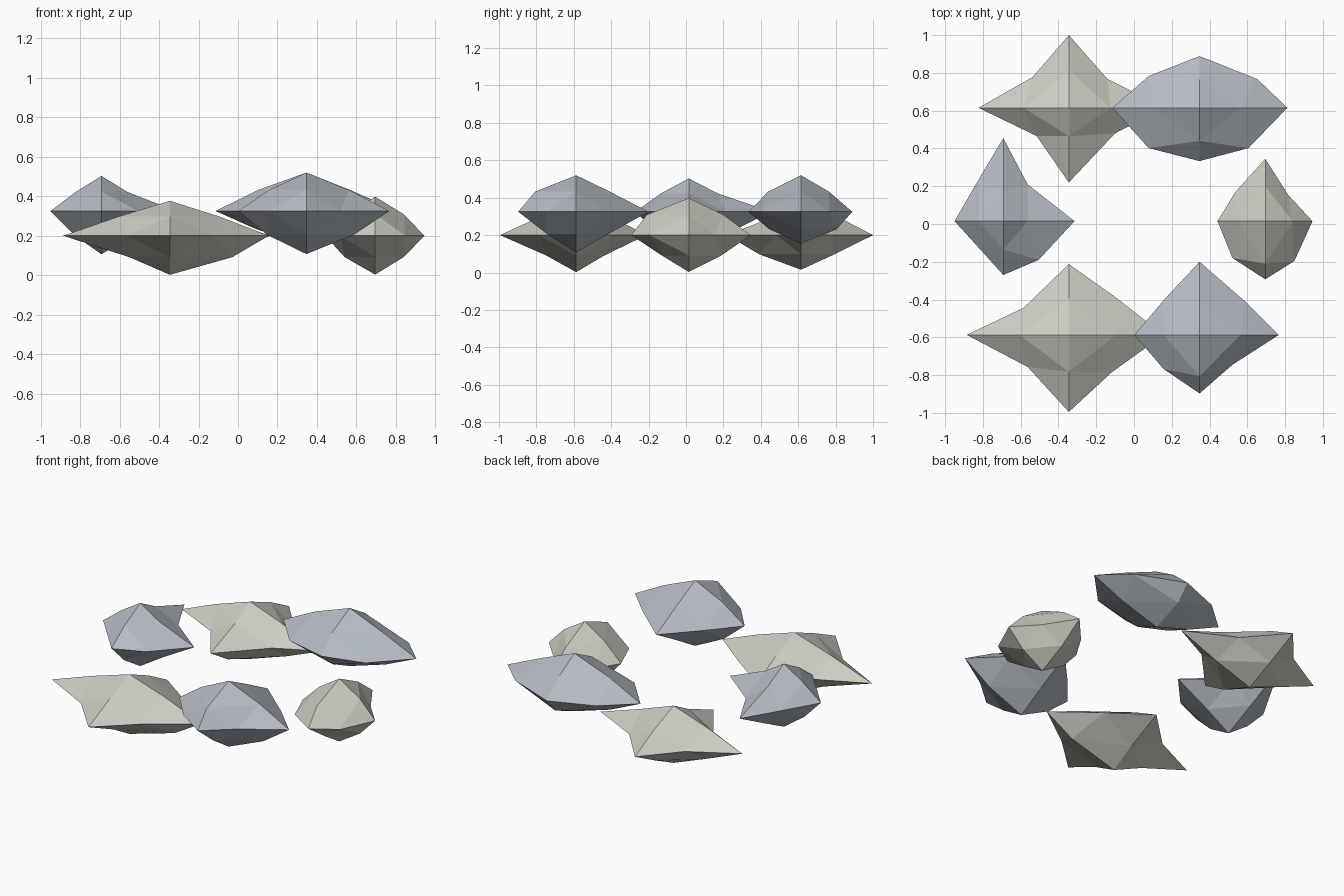
import bpy, bmesh
from itertools import product


def material(name, rgb):
    m = bpy.data.materials.new(name)
    m.diffuse_color = (*rgb, 1)
    return m


WARM = material("warm_stone", (0.60, 0.60, 0.54))
COOL = material("cool_stone", (0.46, 0.50, 0.54))


def rock(name, mat, centre, tips, ring, upper, lower):
    """Faceted stone: an octahedron with each face split in four.
    tips: distances to -x, +x, -y, +y, -z, +z
    ring: equator knees for quadrants (-x-y), (-x+y), (+x-y), (+x+y)
    upper / lower: horizontal knee distances towards -x, +x, -y, +y"""
    bm = bmesh.new()
    pts = {}
    for axis, s in product(range(3), (-1, 1)):
        d, p = [0, 0, 0], [0, 0, 0]
        d[axis] = s
        p[axis] = s * tips[axis * 2 + (s > 0)]
        pts[tuple(d)] = bm.verts.new(p)
    for (sx, sy), (x, y) in zip(product((-1, 1), repeat=2), ring):
        pts[sx, sy, 0] = bm.verts.new((sx * x, sy * y, 0))
    for sz, knees, h in ((-1, lower, tips[4]), (1, upper, tips[5])):
        for (dx, dy), r in zip(((-1, 0), (1, 0), (0, -1), (0, 1)), knees):
            pts[dx, dy, sz] = bm.verts.new((dx * r, dy * r, sz * h * 0.55))
    for sx, sy, sz in product((-1, 1), repeat=3):
        a, b, c = pts[sx, 0, 0], pts[0, sy, 0], pts[0, 0, sz]
        ab, bc, ca = pts[sx, sy, 0], pts[0, sy, sz], pts[sx, 0, sz]
        for f in ((a, ab, ca), (b, bc, ab), (c, ca, bc), (ab, bc, ca)):
            bm.faces.new(f)
    bmesh.ops.recalc_face_normals(bm, faces=bm.faces)
    me = bpy.data.meshes.new(name)
    bm.to_mesh(me)
    bm.free()
    me.materials.append(mat)
    ob = bpy.data.objects.new(name, me)
    ob.location = centre
    bpy.context.collection.objects.link(ob)


# Warm stones, resting on the ground
rock("rock_back_left", WARM, (-0.345, 0.615, 0.2),
     (0.478, 0.51, 0.395, 0.385, 0.185, 0.175),
     ((0.171, 0.149), (0.192, 0.163), (0.245, 0.135), (0.205, 0.152)),
     (0.24, 0.22, 0.15, 0.2), (0.22, 0.25, 0.225, 0.18))
rock("rock_front_left", WARM, (-0.345, -0.587, 0.2),
     (0.541, 0.502, 0.408, 0.375, 0.198, 0.177),
     ((0.218, 0.17), (0.24, 0.143), (0.225, 0.2), (0.245, 0.201)),
     (0.26, 0.25, 0.195, 0.19), (0.205, 0.315, 0.16, 0.15))
rock("rock_right", WARM, (0.695, 0.015, 0.2),
     (0.253, 0.25, 0.308, 0.33, 0.197, 0.198),
     ((0.174, 0.195), (0.158, 0.155), (0.154, 0.211), (0.122, 0.138)),
     (0.14, 0.145, 0.225, 0.185), (0.155, 0.145, 0.145, 0.175))

# Cool stones, raised above the warm ones
rock("rock_back_right", COOL, (0.347, 0.615, 0.325),
     (0.461, 0.465, 0.282, 0.274, 0.17, 0.195),
     ((0.27, 0.213), (0.27, 0.168), (0.259, 0.213), (0.306, 0.152)),
     (0.245, 0.22, 0.175, 0.15), (0.25, 0.25, 0.17, 0.19))
rock("rock_front_right", COOL, (0.347, -0.587, 0.325),
     (0.345, 0.42, 0.31, 0.387, 0.218, 0.195),
     ((0.191, 0.18), (0.187, 0.187), (0.173, 0.159), (0.238, 0.18)),
     (0.19, 0.215, 0.22, 0.18), (0.2, 0.24, 0.155, 0.17))
rock("rock_left", COOL, (-0.692, 0.015, 0.325),
     (0.258, 0.377, 0.285, 0.44, 0.219, 0.178),
     ((0.14, 0.13), (0.128, 0.225), (0.187, 0.205), (0.129, 0.195)),
     (0.13, 0.13, 0.15, 0.155), (0.14, 0.16, 0.16, 0.2))
